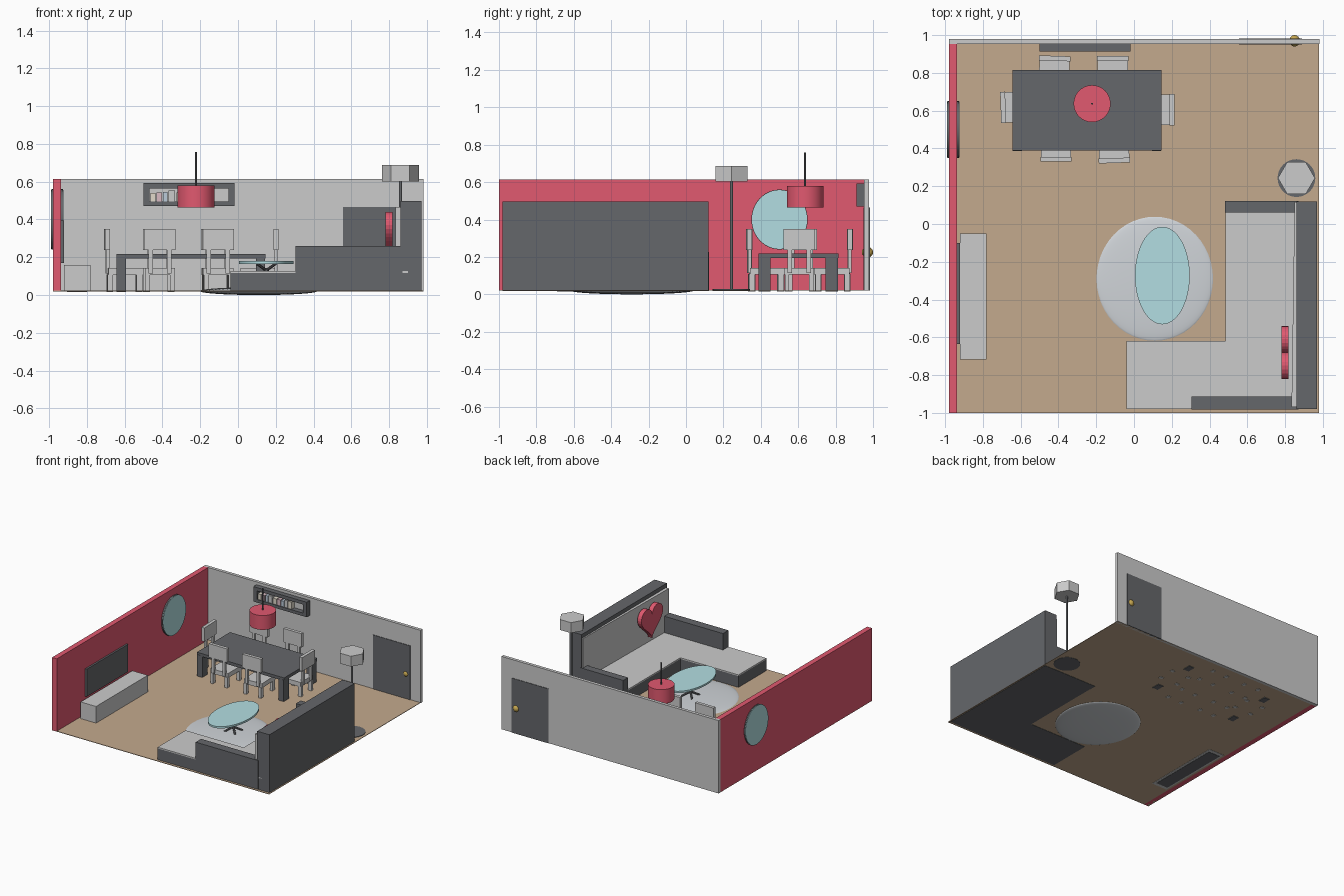
import bpy, bmesh, math, random
from mathutils import Matrix, Vector

if "Cube" in bpy.data.objects:
    bpy.data.objects.remove(bpy.data.objects["Cube"])

random.seed(4)


def material(name, r, g, b):
    m = bpy.data.materials.new(name)
    m.diffuse_color = (r, g, b, 1)
    m.use_nodes = True
    m.node_tree.nodes["Principled BSDF"].inputs["Base Color"].default_value = m.diffuse_color
    return m


RED = material("red", 0.75, 0.10, 0.16)
DARK = material("charcoal", 0.13, 0.135, 0.145)
WALL = material("wall_grey", 0.56, 0.56, 0.57)
TAN = material("tan_floor", 0.55, 0.40, 0.27)
TEAL = material("pale_teal", 0.45, 0.73, 0.76)
GOLD = material("brass", 0.56, 0.38, 0.08)
RUG = material("rug_grey", 0.63, 0.66, 0.69)


def finish(name, bm, mat=None, smooth=False):
    bmesh.ops.recalc_face_normals(bm, faces=bm.faces)
    me = bpy.data.meshes.new(name)
    bm.to_mesh(me)
    bm.free()
    ob = bpy.data.objects.new(name, me)
    bpy.context.collection.objects.link(ob)
    if mat:
        me.materials.append(mat)
    if smooth:
        bpy.context.view_layer.objects.active = ob
        ob.select_set(True)
        bpy.ops.object.shade_smooth_by_angle(angle=math.radians(40))
        ob.select_set(False)
    return ob


def boxes(name, items, mat=None):
    # each item: x0, x1, y0, y1, z0, z1
    bm = bmesh.new()
    for x0, x1, y0, y1, z0, z1 in items:
        m = Matrix.Translation(((x0 + x1) / 2, (y0 + y1) / 2, (z0 + z1) / 2))
        bmesh.ops.create_cube(bm, size=1, matrix=m @ Matrix.Diagonal((x1 - x0, y1 - y0, z1 - z0, 1)))
    return finish(name, bm, mat)


def rod(name, a, b, r, mat=None, seg=32, r2=None, scale=(1, 1), spin=0):
    # cylinder from a to b
    a, b = Vector(a), Vector(b)
    d = b - a
    m = Matrix.Translation((a + b) / 2) @ d.to_track_quat('Z', 'Y').to_matrix().to_4x4()
    m = m @ Matrix.Rotation(spin, 4, 'Z') @ Matrix.Diagonal((scale[0], scale[1], 1, 1))
    bm = bmesh.new()
    bmesh.ops.create_cone(bm, cap_ends=True, segments=seg, radius1=r, radius2=r if r2 is None else r2,
                          depth=d.length, matrix=m)
    return finish(name, bm, mat, seg > 8)


def ball(name, c, r, mat):
    bm = bmesh.new()
    bmesh.ops.create_uvsphere(bm, u_segments=48, v_segments=24, radius=1,
                              matrix=Matrix.Translation(c) @ Matrix.Diagonal((*r, 1)))
    return finish(name, bm, mat, True)


def prism(name, pts, depth, mat=None):
    # extrude a closed 3D outline along a vector
    bm = bmesh.new()
    f = bm.faces.new([bm.verts.new(p) for p in pts])
    top = bmesh.ops.extrude_face_region(bm, geom=[f], use_keep_orig=True)
    bmesh.ops.translate(bm, vec=depth, verts=[v for v in top["geom"] if isinstance(v, bmesh.types.BMVert)])
    return finish(name, bm, mat)


# room shell
boxes("floor", [(-0.98, 0.98, -1, 0.975, 0.02, 0.024)], TAN)
boxes("left_wall", [(-0.98, -0.937, -1, 0.953, 0.02, 0.615)], RED)
boxes("back_wall", [(-0.98, 0.983, 0.953, 0.979, 0.02, 0.615)], WALL)
boxes("door", [(0.555, 0.89, 0.949, 0.983, 0.02, 0.465)], DARK)
ball("door_knob", (0.85, 0.97, 0.225), (0.028, 0.03, 0.028), GOLD)

# round wall mirror, set through the wall
rod("mirror_rim", (-0.988, 0.5, 0.4), (-0.926, 0.5, 0.4), 0.16, DARK, 48, scale=(0.94, 1), spin=0).data.materials
rod("mirror_glass", (-0.991, 0.5, 0.4), (-0.923, 0.5, 0.4), 0.157, TEAL, 48, scale=(0.94, 1))

# rug
ball("rug", (0.11, -0.29, 0.021), (0.312, 0.332, 0.021), RUG)

# sofa
zb = 0.018
L = [(-0.04, -0.98), (0.9, -0.98), (0.9, 0.1), (0.485, 0.1), (0.485, -0.62), (-0.04, -0.62)]
prism("sofa_base", [(x, y, zb) for x, y in L], (0, 0, 0.098), DARK)
prism("sofa_seat", [(x, y, 0.116) for x, y in L], (0, 0, 0.01))
boxes("sofa_backrest", [(0.86, 0.97, -0.98, 0.12, zb, 0.497)], DARK)
boxes("sofa_front_arm", [(0.305, 0.87, -0.982, -0.912, zb, 0.26)], DARK)
boxes("sofa_rear_arm", [(0.482, 0.87, 0.06, 0.122, zb, 0.225)], DARK)
prism("sofa_back_cushion", [(0.865, -0.97, 0.12), (0.834, -0.97, 0.12), (0.85, 0.117, 0.12), (0.865, 0.117, 0.12)],
      (0, 0, 0.345))

# heart cushion
heart = []
for i in range(48):
    t = 2 * math.pi * i / 48 + 0.001
    u = 16 * math.sin(t) ** 3
    v = 13 * math.cos(t) - 5 * math.cos(2 * t) - 2 * math.cos(3 * t) - math.cos(4 * t)
    heart.append((0.781, -0.68 + u * 0.14 / 16, 0.335 + v * 0.0088))
prism("heart_cushion", heart, (0.037, 0, 0), RED)

# coffee table
cx, cy = 0.15, -0.273
rod("coffee_table_top", (cx, cy, 0.165), (cx, cy, 0.18), 0.145, TEAL, 64, scale=(1, 1.78)).data
rod("coffee_table_stem", (cx, cy, 0.06), (cx, cy, 0.14), 0.014, DARK, 12)
for k in range(4):
    a = math.pi / 4 + k * math.pi / 2
    dx, dy = math.cos(a), math.sin(a)
    rod("coffee_table_foot", (cx, cy, 0.075), (cx + 0.07 * dx, cy + 0.07 * dy, 0.04), 0.008, DARK, 8)
    rod("coffee_table_arm", (cx, cy, 0.13), (cx + 0.07 * dx, cy + 0.07 * dy, 0.166), 0.008, DARK, 8)

# television and its low cabinet
boxes("television", [(-0.94, -0.922, -0.635, -0.1, 0.17, 0.395)], DARK)
boxes("media_cabinet", [(-0.92, -0.78, -0.718, -0.05, 0.018, 0.16)])
boxes("media_cabinet_plinth", [(-0.905, -0.8, -0.69, -0.08, 0.016, 0.02)], DARK)

# dining table
boxes("dining_table_top", [(-0.643, 0.145, 0.388, 0.815, 0.193, 0.218)], DARK)
for x in (-0.618, 0.118):
    for y in (0.42, 0.78):
        boxes("dining_table_leg", [(x - 0.024, x + 0.024, y - 0.033, y + 0.033, 0.015, 0.2)], DARK)


# dining chair, back at local -y
def chair(x, y, turn):
    parts = [(-0.08, 0.08, -0.085, 0.1, 0.105, 0.142),
             (-0.083, 0.083, -0.102, -0.076, 0.238, 0.35)]
    for s in (-1, 1):
        parts.append((s * 0.05 - 0.012, s * 0.05 + 0.012, -0.096, -0.078, 0.115, 0.27))
        for ly in (-0.075, 0.08):
            parts.append((s * 0.065 - 0.012, s * 0.065 + 0.012, ly - 0.015, ly + 0.015, 0.016, 0.11))
    ob = boxes("dining_chair", parts)
    ob.location = (x, y, 0)
    ob.rotation_euler.z = math.radians(turn)


for cxx, cyy, turn in ((-0.413, 0.432, 0), (-0.107, 0.425, 2), (-0.423, 0.788, 178), (-0.113, 0.788, 180),
                       (-0.604, 0.62, -88), (0.112, 0.605, 90)):
    chair(cxx, cyy, turn)

# pendant lamp
rod("pendant_shade", (-0.222, 0.637, 0.463), (-0.222, 0.637, 0.58), 0.098, RED, 32)
rod("pendant_cord", (-0.222, 0.637, 0.55), (-0.222, 0.637, 0.757), 0.005, DARK, 12)

# floor lamp
lx, ly = 0.86, 0.243
rod("floor_lamp_base", (lx, ly, 0.018), (lx, ly, 0.028), 0.1, DARK, 32)
rod("floor_lamp_pole", (lx, ly, 0.02), (lx, ly, 0.62), 0.008, DARK, 12)
rod("floor_lamp_shade", (lx, ly, 0.602), (lx, ly, 0.687), 0.098, None, 6, spin=math.pi / 2)

# wall shelf with books
boxes("wall_shelf", [(-0.5, -0.018, 0.912, 0.955, 0.47, 0.495), (-0.5, -0.018, 0.912, 0.955, 0.565, 0.592),
                     (-0.5, -0.468, 0.912, 0.955, 0.495, 0.565), (-0.05, -0.018, 0.912, 0.955, 0.495, 0.565)], DARK)
covers = [material("book_" + n, *c) for n, c in
          (("cream", (0.75, 0.7, 0.6)), ("pink", (0.7, 0.5, 0.55)), ("blue", (0.5, 0.6, 0.7)), ("white", (0.8, 0.8, 0.8)))]
x = -0.462
for i in range(9):
    w = random.uniform(0.022, 0.034)
    h = random.uniform(0.045, 0.062)
    boxes("book", [(x, x + w, 0.918, 0.953, 0.494, 0.494 + h)], covers[i % 4])
    x += w + 0.007
